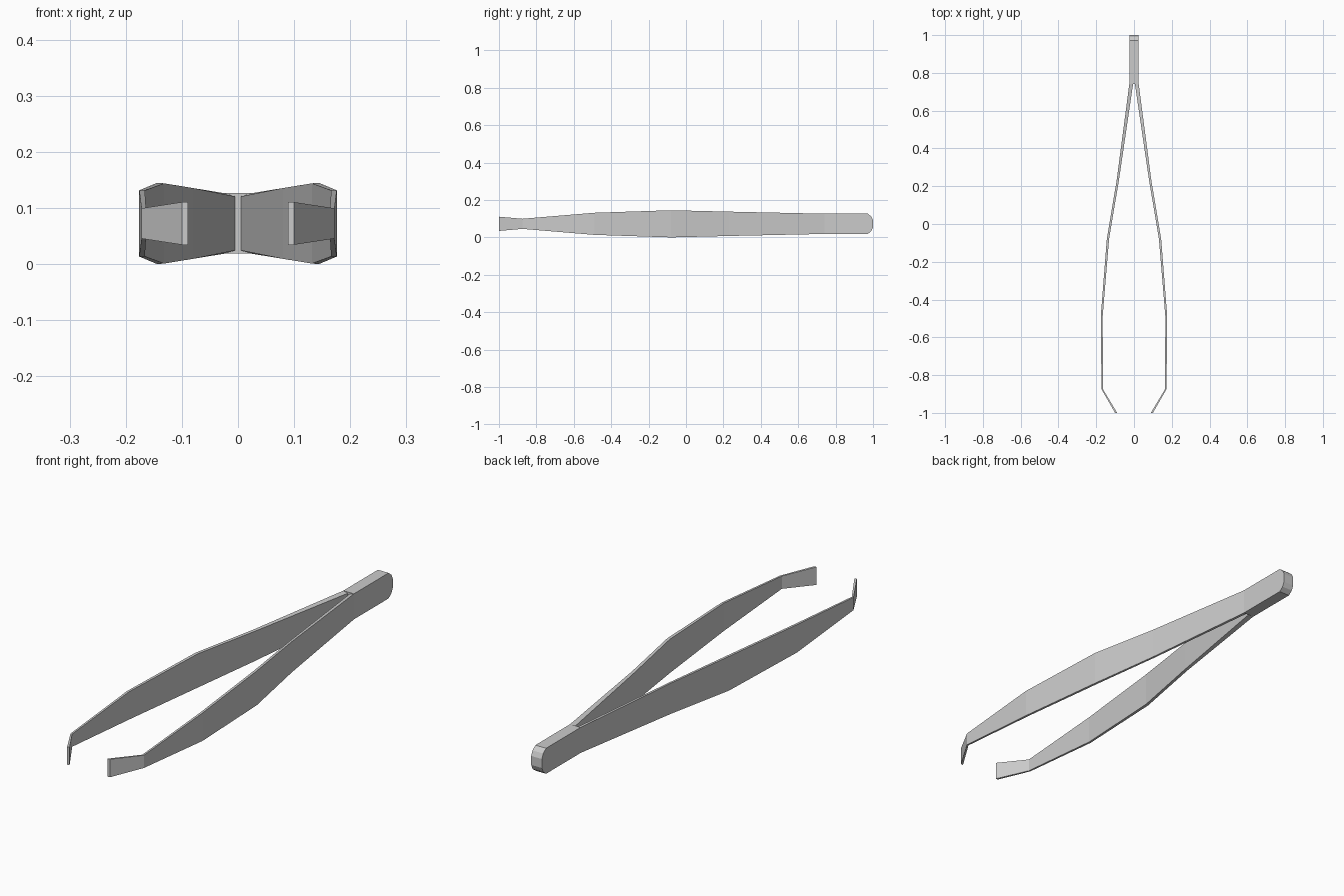
import bpy, bmesh

if "Cube" in bpy.data.objects:
    bpy.data.objects.remove(bpy.data.objects["Cube"])

ZC = 0.0725  # mid height of the whole tool


def make_object(name, bm):
    bmesh.ops.recalc_face_normals(bm, faces=bm.faces)
    mesh = bpy.data.meshes.new(name)
    bm.to_mesh(mesh)
    bm.free()
    obj = bpy.data.objects.new(name, mesh)
    bpy.context.collection.objects.link(obj)
    return obj


def loft(bm, rings):
    rows = [[bm.verts.new(p) for p in ring] for ring in rings]
    for a, b in zip(rows, rows[1:]):
        n = len(a)
        for i in range(n):
            bm.faces.new((a[i], a[(i + 1) % n], b[(i + 1) % n], b[i]))
    bm.faces.new(rows[0])
    bm.faces.new(rows[-1])


# Bent arm stations: y, outer x, inner x, outer half height, inner half height
stations = [
    (0.74, 0.025, 0.005, 0.054, 0.048),
    (0.23, 0.092, 0.080, 0.065, 0.063),
    (-0.08, 0.144, 0.132, 0.0725, 0.0715),
    (-0.49, 0.176, 0.166, 0.059, 0.059),
    (-0.875, 0.172, 0.164, 0.027, 0.027),
    (-1.0, 0.100, 0.089, 0.038, 0.038),
]

# Left and right arms
for side, label in ((-1, "left"), (1, "right")):
    bm = bmesh.new()
    loft(bm, [[(side * xo, y, ZC - ho), (side * xo, y, ZC + ho),
               (side * xi, y, ZC + hi), (side * xi, y, ZC - hi)]
              for y, xo, xi, ho, hi in stations])
    make_object(label + "_arm", bm)

# Joined head: side profile with a faceted round end, extruded across x
half = [(0.74, 0.054), (0.972, 0.054), (0.991, 0.039), (1.0, 0.019)]
profile = half + [(y, -h) for y, h in reversed(half)]
bm = bmesh.new()
loft(bm, [[(x, y, ZC + h) for y, h in profile] for x in (-0.025, 0.025)])
make_object("joined_head", bm)
